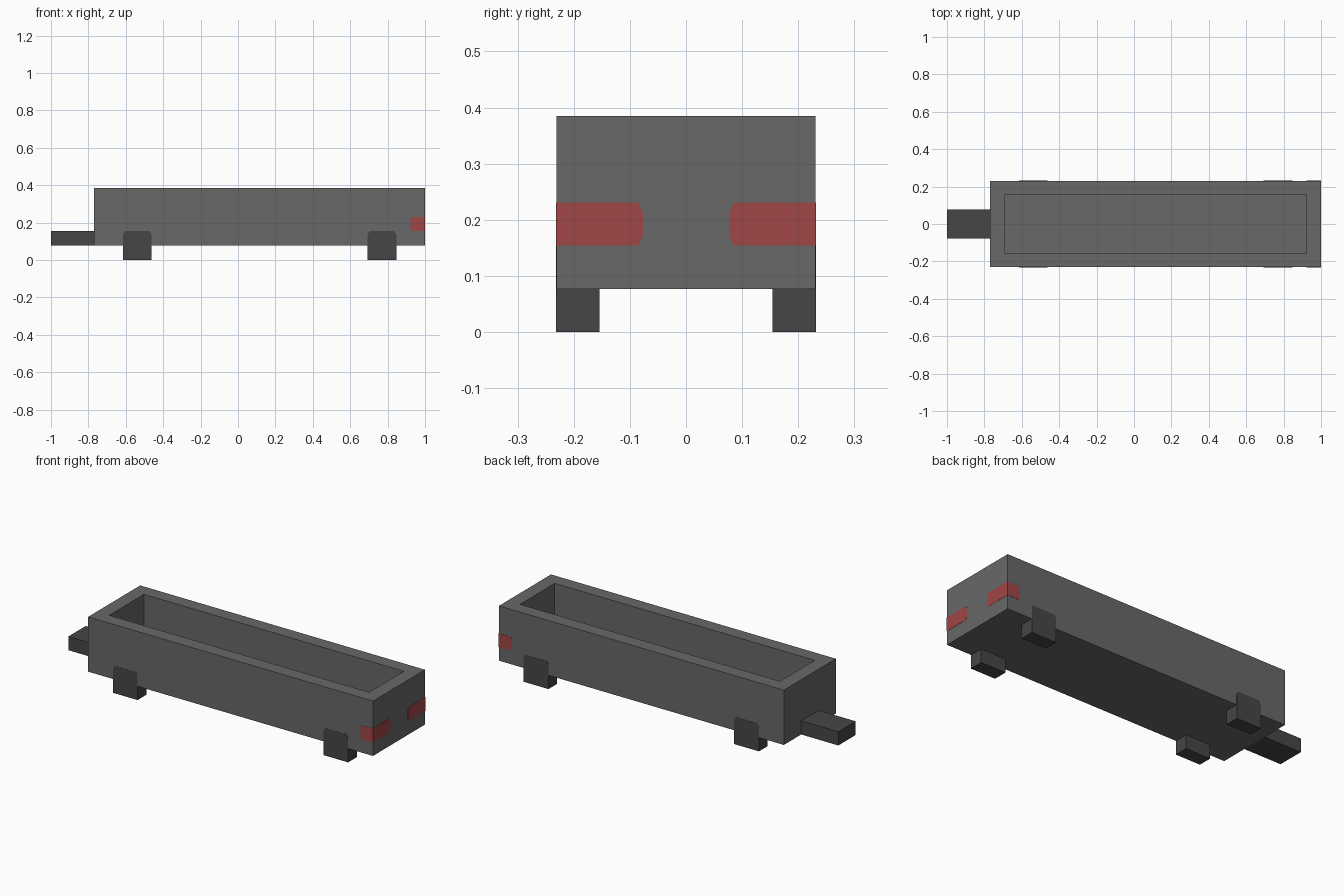
import bpy
import bmesh
from mathutils import Vector

cube = bpy.data.objects.get("Cube")
if cube:
    bpy.data.objects.remove(cube, do_unlink=True)

U = 1 / 13          # modelling unit: every part snaps to this grid
PROUD = 0.001       # how far painted faces stand off the body


def material(name, rgb):
    m = bpy.data.materials.new(name)
    m.use_nodes = True
    m.diffuse_color = (*rgb, 1)
    m.node_tree.nodes["Principled BSDF"].inputs["Base Color"].default_value = (*rgb, 1)
    return m


GREY = material("body grey", (0.138, 0.138, 0.138))
DARK = material("dark grey", (0.061, 0.061, 0.061))
RED = material("light red", (0.352, 0.061, 0.061))


def add_object(name, bm, mat):
    bmesh.ops.recalc_face_normals(bm, faces=bm.faces)
    mesh = bpy.data.meshes.new(name)
    bm.to_mesh(mesh)
    bm.free()
    mesh.materials.append(mat)
    obj = bpy.data.objects.new(name, mesh)
    bpy.context.collection.objects.link(obj)
    return obj


def box(lo, hi):
    bm = bmesh.new()
    lo, hi = Vector(lo), Vector(hi)
    bmesh.ops.create_cube(bm, size=1)
    for v in bm.verts:
        v.co = (lo + hi) / 2 + v.co * (hi - lo)
    return bm


def prism(name, points, mat, place, depth):
    """Extrude a 2D outline; place maps its points to 3D."""
    bm = bmesh.new()
    face = bm.faces.new([bm.verts.new(place(a, b)) for a, b in points])
    new = bmesh.ops.extrude_face_region(bm, geom=[face])["geom"]
    bmesh.ops.translate(bm, vec=depth,
                        verts=[g for g in new if isinstance(g, bmesh.types.BMVert)])
    return add_object(name, bm, mat)


# Open-topped body: inset the top face and push it down to the floor
bm = box((-10 * U, -3 * U, U), (13 * U, 3 * U, 5 * U))
top = max(bm.faces, key=lambda f: f.calc_center_median().z)
bmesh.ops.inset_region(bm, faces=[top], thickness=U, use_even_offset=True)
new = bmesh.ops.extrude_face_region(bm, geom=[top])["geom"]
bmesh.ops.translate(bm, vec=(0, 0, -3 * U),
                    verts=[g for g in new if isinstance(g, bmesh.types.BMVert)])
if top.is_valid:
    bmesh.ops.delete(bm, geom=[top], context='FACES_ONLY')
add_object("trailer_body", bm, GREY)

# Tow bar at the -x end
add_object("tow_bar", box((-13 * U, -U, U), (-10 * U, U, 2 * U)), DARK)

c = 0.018  # clipped corners on wheels
k = 0.009  # clipped corners on lights
for side, s in (("left", -1), ("right", 1)):
    side = "near" if s < 0 else "far"
    # Block wheels, flush with the body side
    for end, x0 in (("front", -8 * U), ("rear", 9 * U)):
        x1, h = x0 + 2 * U, 2 * U
        outline = [(x0, 0), (x1, 0), (x1, h - c), (x1 - c * 0.6, h),
                   (x0 + c * 0.6, h), (x0, h - c)]
        prism(f"{end}_wheel_{side}", outline, DARK,
              lambda a, b: (a, s * (3 * U + PROUD), b), (0, -s * (U + PROUD), 0))

    # Tail light wrapping the corner: one plate on the end, one on the side
    z0, z1 = 2 * U, 3 * U
    edge = 3 * U + PROUD
    outline = [(edge, z0), (edge, z1), (U + k, z1), (U, z1 - 2 * k),
               (U, z0 + 2 * k), (U + k, z0)]
    prism(f"tail_light_end_{side}", outline, RED,
          lambda a, b: (13 * U + PROUD, s * a, b), (-0.004, 0, 0))
    edge = 13 * U + PROUD
    x0 = 12 * U
    outline = [(edge, z0), (edge, z1), (x0 + k / 2, z1), (x0, z1 - k),
               (x0, z0 + k), (x0 + k / 2, z0)]
    prism(f"tail_light_side_{side}", outline, RED,
          lambda a, b: (a, s * (3 * U + PROUD), b), (0, -s * 0.004, 0))
